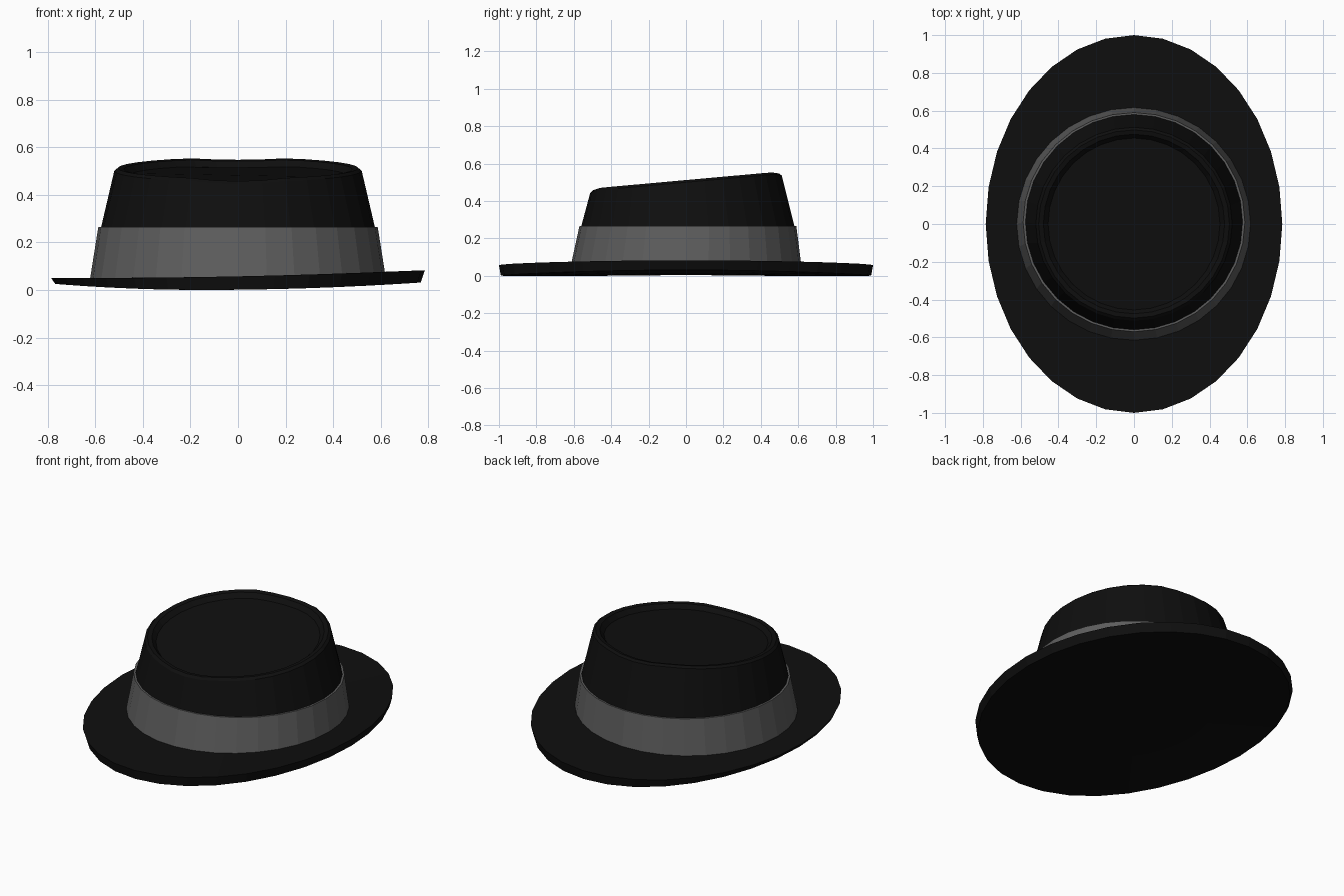
import bpy, bmesh, math

SIDES = 32

cube = bpy.data.objects.get("Cube")
if cube:
    bpy.data.objects.remove(cube, do_unlink=True)


def material(name, value):
    mat = bpy.data.materials.new(name)
    mat.use_nodes = True
    colour = (value, value, value, 1)
    mat.diffuse_color = colour
    bsdf = mat.node_tree.nodes["Principled BSDF"]
    bsdf.inputs["Base Color"].default_value = colour
    bsdf.inputs["Roughness"].default_value = 0.9
    return mat


def loft(name, rings, mat, cap_start=False, cap_end=False):
    """Join rings of (x radius, y radius, y offset, height function) into a skin."""
    bm = bmesh.new()
    loops = []
    for rx, ry, oy, height in rings:
        loop = []
        for i in range(SIDES):
            a = math.tau * i / SIDES
            x, y = rx * math.cos(a), ry * math.sin(a) + oy
            loop.append(bm.verts.new((x, y, height(x, y))))
        loops.append(loop)
    for low, high in zip(loops, loops[1:]):
        for i in range(SIDES):
            j = (i + 1) % SIDES
            bm.faces.new((low[i], low[j], high[j], high[i]))
    if cap_start:
        bm.faces.new(loops[0][::-1])
    if cap_end:
        bm.faces.new(loops[-1])
    mesh = bpy.data.meshes.new(name)
    bm.to_mesh(mesh)
    bm.free()
    mesh.materials.append(mat)
    obj = bpy.data.objects.new(name, mesh)
    bpy.context.collection.objects.link(obj)
    return obj


def level(z):
    return lambda x, y: z


# Brim heights: both sides curl up, the left side a little more
def brim_top(x, y):
    return 0.057 + 0.021 * x + 0.015 * x * x


def brim_bottom(x, y):
    u = x + 0.15
    return 0.06 * u * u if u < 0 else 0.037 * u * u


def brim_under(x, y):
    return max(0.0, brim_bottom(x, y) * (1.0 if x > 0 else 1.1))


# Crown top slopes down to the front, with a shallow pinch front and back
def crown_top(drop):
    def height(x, y):
        pinch = 0.01 * max(0.0, 1 - (x / 0.2) ** 2)
        return 0.512 + 0.09 * y - pinch - drop
    return height


felt = material("black felt", 0.0045)
ribbon = material("grey ribbon", 0.11)

# Oval brim, closed underneath
loft("brim", [
    (0.40, 0.50, 0, brim_under),
    (0.768, 0.99, 0, brim_under),
    (0.785, 1.0, 0, brim_top),
    (0.40, 0.50, 0, brim_top),
], felt, cap_start=True, cap_end=True)

# Tapered crown with a rounded rim and a sunken top
loft("crown", [
    (0.60, 0.60, 0, level(0.05)),
    (0.575, 0.57, 0.01, level(0.265)),
    (0.52, 0.512, 0, crown_top(0.012)),
    (0.505, 0.498, 0, crown_top(0)),
    (0.48, 0.475, 0, crown_top(0.004)),
    (0.455, 0.455, 0, crown_top(0.03)),
], felt, cap_end=True)

# Ribbon band, standing slightly proud of the crown
loft("ribbon_band", [
    (0.622, 0.618, 0, level(0.045)),
    (0.587, 0.58, 0.01, level(0.265)),
    (0.574, 0.569, 0.01, level(0.265)),
], ribbon)
